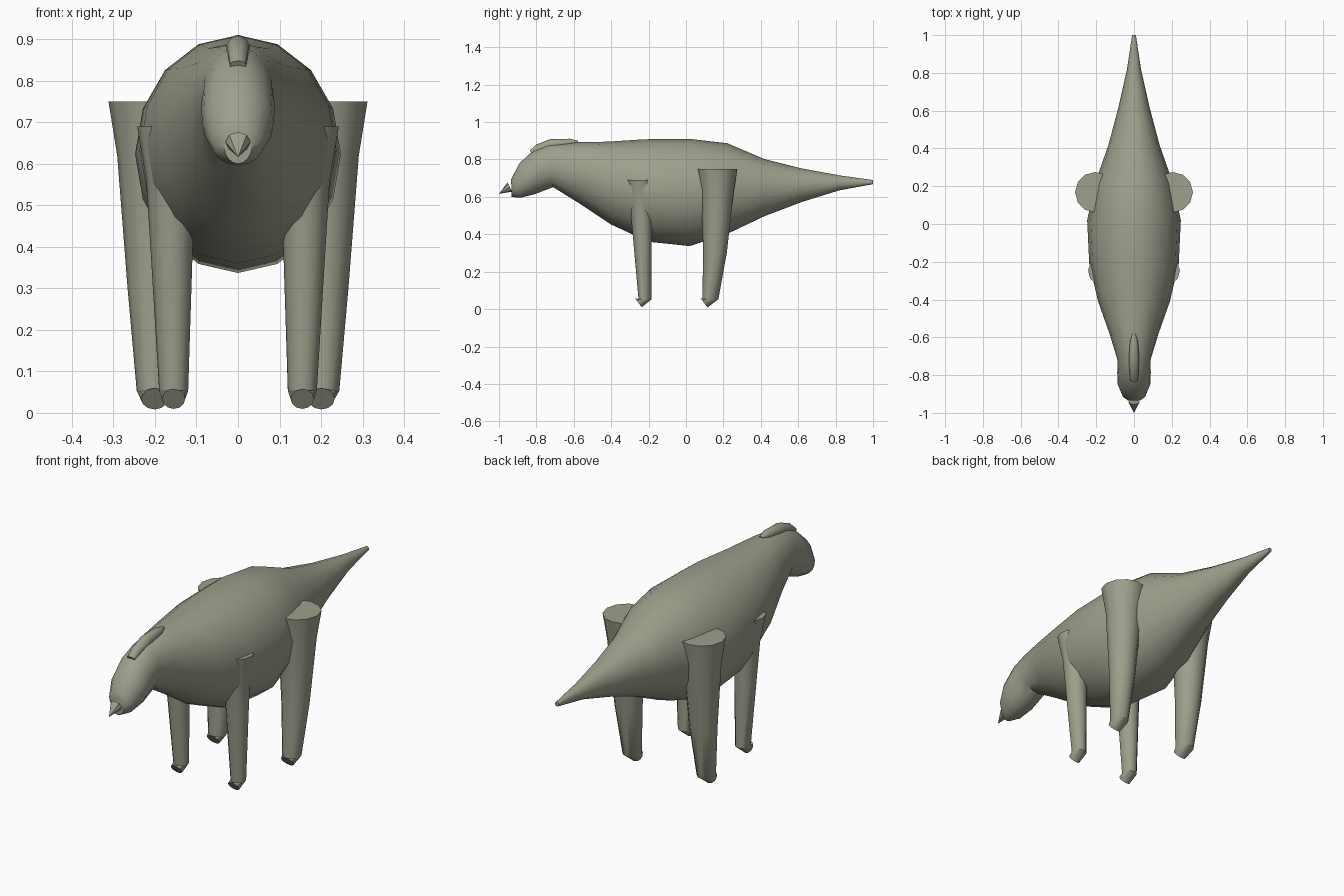
import bpy, bmesh, math
from mathutils import Vector

if "Cube" in bpy.data.objects:
    bpy.data.objects.remove(bpy.data.objects["Cube"])

skin = bpy.data.materials.new("sage_green_skin")
skin.diffuse_color = (0.34, 0.35, 0.265, 1)
skin.use_nodes = True
skin.node_tree.nodes["Principled BSDF"].inputs["Base Color"].default_value = skin.diffuse_color


def loft(name, rings, sides, tip=None, angle=40):
    """Skin a tube through rings given as (centre, half axis u, half axis v)."""
    bm = bmesh.new()
    loops = []
    for c, u, v in rings:
        c, u, v = Vector(c), Vector(u), Vector(v)
        loops.append([bm.verts.new(c + u * math.sin(2 * math.pi * i / sides)
                                   + v * math.cos(2 * math.pi * i / sides))
                      for i in range(sides)])
    for a, b in zip(loops, loops[1:]):
        for i in range(sides):
            j = (i + 1) % sides
            bm.faces.new((a[i], a[j], b[j], b[i]))
    bm.faces.new(loops[0])
    if tip:
        t = bm.verts.new(tip)
        for i in range(sides):
            bm.faces.new((loops[-1][i], loops[-1][(i + 1) % sides], t))
    else:
        bm.faces.new(loops[-1])
    bmesh.ops.recalc_face_normals(bm, faces=bm.faces)
    me = bpy.data.meshes.new(name)
    bm.to_mesh(me)
    bm.free()
    me.materials.append(skin)
    ob = bpy.data.objects.new(name, me)
    bpy.context.collection.objects.link(ob)
    bpy.ops.object.select_all(action='DESELECT')
    ob.select_set(True)
    bpy.context.view_layer.objects.active = ob
    bpy.ops.object.shade_smooth_by_angle(angle=math.radians(angle))
    return ob


def spine(profile):
    """Rings from (top y, top z, bottom y, bottom z, half width)."""
    return [((0, (ty + by) / 2, (tz + bz) / 2), (w, 0, 0),
             (0, (ty - by) / 2, (tz - bz) / 2)) for ty, tz, by, bz, w in profile]


# Tail, torso, neck and drooping head in one skin
loft("body", spine([
    (1.0, .69, 1.0, .668, .010), (.82, .715, .82, .635, .037),
    (.62, .752, .62, .573, .082), (.42, .802, .42, .497, .135),
    (.22, .887, .22, .402, .205), (.02, .910, .02, .337, .248),
    (-.22, .908, -.20, .360, .237), (-.42, .895, -.40, .452, .190),
    (-.59, .893, -.57, .565, .130), (-.74, .880, -.71, .652, .086),
    (-.82, .845, -.755, .635, .089), (-.89, .780, -.81, .614, .086),
    (-.93, .705, -.885, .595, .062), (-.935, .690, -.932, .600, .034)]), 16)

# Small beak at the end of the snout
loft("beak", spine([(-.955, .677, -.93, .628, .03)]), 8, tip=(0, -1, .616))

# Low crest lying along the crown
loft("crest", spine([
    (-.835, .848, -.822, .828, .020), (-.80, .880, -.78, .830, .024),
    (-.73, .908, -.70, .850, .029), (-.62, .911, -.62, .870, .022),
    (-.578, .900, -.58, .885, .008)]), 10)


def leg(name, side, profile, toe):
    """Leg rings from (x, y, z, radius), finished with a slanted toe."""
    rings = [((side * x, y, z), (r, 0, 0), (0, r, 0)) for x, y, z, r in profile]
    x, y, z, w, slant = toe
    rings.append(((side * x, y, z), (w, 0, 0), (0, slant, -slant * 1.35)))
    # toe ring starts at the rear, so match it to the leg rings
    loft(name, rings, 12)


for label, side in (("left", 1), ("right", -1)):
    leg("hind_leg_" + label, side, [
        (.205, .168, .75, .107), (.205, .168, .62, .086),
        (.203, .155, .30, .063), (.201, .130, .053, .043)],
        (.201, .096, .034, .032, .019))
    leg("front_leg_" + label, side, [
        (.163, -.247, .69, .080), (.160, -.240, .56, .061),
        (.160, -.234, .40, .051), (.155, -.219, .053, .035)],
        (.155, -.255, .034, .028, .018))
